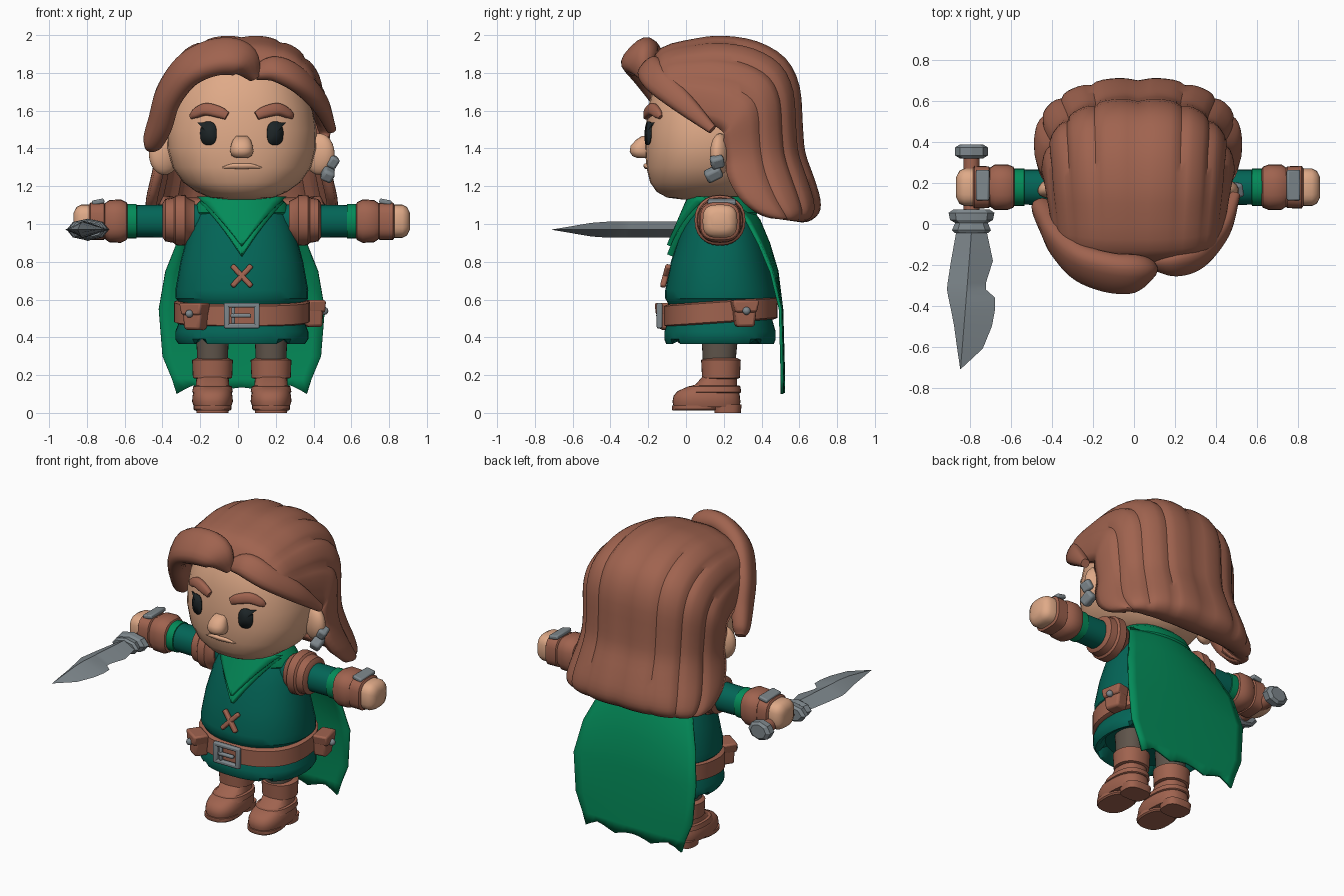
import bpy, bmesh, math
from mathutils import Vector, Matrix, Euler

if "Cube" in bpy.data.objects:
    bpy.data.objects.remove(bpy.data.objects["Cube"])

CX = 0.02  # body centre line


def mat(name, r, g, b):
    m = bpy.data.materials.new(name)
    m.diffuse_color = (r, g, b, 1)
    m.use_nodes = True
    m.node_tree.nodes["Principled BSDF"].inputs["Base Color"].default_value = m.diffuse_color
    return m


BROWN = mat("brown", .35, .125, .078)
SKIN = mat("skin", .74, .40, .245)
TEAL = mat("dark_green", .001, .13, .095)
GREEN = mat("bright_green", .001, .26, .10)
STEEL = mat("steel", .21, .245, .265)
BLACK = mat("eye_black", .012, .018, .02)
CLOTH = mat("trouser_grey", .115, .09, .07)


def put(name, bm, m, bevel=0, solid=0, angle=35):
    bmesh.ops.recalc_face_normals(bm, faces=bm.faces)
    me = bpy.data.meshes.new(name)
    bm.to_mesh(me)
    bm.free()
    o = bpy.data.objects.new(name, me)
    bpy.context.collection.objects.link(o)
    me.materials.append(m)
    o.location.x = CX
    if solid:
        s = o.modifiers.new("thick", 'SOLIDIFY')
        s.thickness, s.offset = solid, -1
    if bevel:
        b = o.modifiers.new("bevel", 'BEVEL')
        b.width, b.segments = bevel, 2
    bpy.ops.object.select_all(action='DESELECT')
    o.select_set(True)
    bpy.context.view_layer.objects.active = o
    bpy.ops.object.shade_smooth_by_angle(angle=math.radians(angle))
    return o


def skin(name, rings, m, closed=True, caps=True, **kw):
    """Bridge a list of point rings into a surface."""
    bm = bmesh.new()
    vs = [[bm.verts.new(p) for p in r] for r in rings]
    n = len(vs[0])
    for a, b in zip(vs, vs[1:]):
        for i in range(n if closed else n - 1):
            j = (i + 1) % n
            bm.faces.new((a[i], a[j], b[j], b[i]))
    if caps and closed:
        bm.faces.new(vs[0])
        bm.faces.new(vs[-1])
    return put(name, bm, m, **kw)


def oval(rx, ry, n=2.0, seg=32):
    out = []
    for i in range(seg):
        a = 2 * math.pi * i / seg
        c, s = math.cos(a), math.sin(a)
        out.append((math.copysign(abs(c) ** (2 / n), c) * rx, math.copysign(abs(s) ** (2 / n), s) * ry))
    return out


def loft(name, rows, m, cx=0, n=2.2, **kw):
    """Rows of (z, half width, front y, back y)."""
    return skin(name, [[(cx + x, (f + b) / 2 + y, z) for x, y in oval(rx, (b - f) / 2, n)]
                       for z, rx, f, b in rows], m, **kw)


def limb(name, s, rows, m, n=2.2, cy=.18, cz=1.015, **kw):
    """Rows of (x, radius y, radius z) along the arm."""
    return skin(name, [[(s * x, cy + p, cz + q) for p, q in oval(ry, rz, n, 24)] for x, ry, rz in rows], m, **kw)


def box(name, loc, size, m, rot=(0, 0, 0), bevel=.008, taper=1):
    bm = bmesh.new()
    bmesh.ops.create_cube(bm, size=1)
    for v in bm.verts:
        if v.co.z < 0:
            v.co.x *= taper
    bm.transform(Matrix.LocRotScale(Vector(loc), Euler(rot), Vector(size)))
    return put(name, bm, m, bevel=bevel)


def ball(name, loc, size, m, rot=(0, 0, 0)):
    bm = bmesh.new()
    bmesh.ops.create_uvsphere(bm, u_segments=20, v_segments=12, radius=1)
    bm.transform(Matrix.LocRotScale(Vector(loc), Euler(rot), Vector(size)))
    return put(name, bm, m, angle=60)


def smooth(rows, steps):
    """Interpolate tuples with a smooth spline."""
    P = [Vector(r) for r in rows]
    E = [2 * P[0] - P[1]] + P + [2 * P[-1] - P[-2]]
    out = []
    for i in range(len(P) - 1):
        a, b, c, d = E[i:i + 4]
        for k in range(steps):
            t = k / steps
            out.append(.5 * (2 * b + (c - a) * t + (2 * a - 5 * b + 4 * c - d) * t * t + (3 * b - a - 3 * c + d) * t ** 3))
    return out + [P[-1]]


def sweep(name, rows, m, centre=(0, .15, 1.5)):
    """Tapered lock through rows of (x, y, z, width, depth), facing away from centre."""
    path = smooth(rows, 6)
    pos = [Vector(p[:3]) for p in path]
    rings = []
    for i, p in enumerate(pos):
        tan = (pos[min(i + 1, len(pos) - 1)] - pos[max(i - 1, 0)]).normalized()
        out = p - Vector(centre)
        out = (out - tan * out.dot(tan)).normalized()
        side = tan.cross(out)
        rings.append([p + side * x + out * y for x, y in oval(path[i][3], path[i][4], 2.5, 16)])
    return skin(name, rings, m, angle=50)


# Head
HEAD = [(1.13, .10, -.02, .30), (1.14, .17, -.10, .33), (1.17, .24, -.155, .37), (1.22, .31, -.19, .41),
        (1.30, .367, -.21, .45), (1.40, .393, -.217, .48), (1.50, .395, -.215, .50), (1.62, .375, -.20, .50),
        (1.74, .33, -.17, .48), (1.85, .25, -.10, .42), (1.92, .14, 0, .30)]
loft("head", HEAD, SKIN, n=2.3, angle=60)


def face_y(x, z):
    for a, b in zip(HEAD, HEAD[1:]):
        if a[0] <= z <= b[0]:
            t = (z - a[0]) / (b[0] - a[0])
            rx, f, k = [a[i] + (b[i] - a[i]) * t for i in (1, 2, 3)]
            return (f + k) / 2 - (k - f) / 2 * max(0, 1 - abs(x / rx) ** 2.3) ** (1 / 2.3)


loft("nose", [(1.35, .03, -.26, -.18), (1.36, .053, -.285, -.18), (1.385, .062, -.298, -.18), (1.415, .058, -.293, -.18),
              (1.445, .047, -.265, -.18), (1.465, .03, -.235, -.18)], SKIN, angle=60)
sweep("lips", [(x, face_y(x, z) - .002, z, w, w * .8) for x, z, w in
               ((-.105, 1.298, .004), (-.05, 1.306, .013), (0, 1.306, .015), (.05, 1.306, .013), (.105, 1.298, .004))], SKIN)
for s, side in ((-1, "left"), (1, "right")):
    # Eye plate with a lash point at the outer top corner
    bm = bmesh.new()
    ring = [(.175 + x, 1.48 + z) for x, z in oval(.042, .062, 2.6, 24)]
    ring[3] = (.232, 1.537)
    vs = [bm.verts.new((s * x, face_y(x, z) - .009, z)) for x, z in ring]
    mid = bm.verts.new((s * .175, face_y(.175, 1.48) - .01, 1.48))
    for i in range(24):
        bm.faces.new((vs[i], vs[(i + 1) % 24], mid))
    put(side + "_eye", bm, BLACK, solid=-.008)
    sweep(side + "_eyebrow", [(s * x, face_y(x, z) - .008, z, w, w * .75) for x, z, w in
                              ((.078, 1.572, .022), (.12, 1.592, .031), (.19, 1.607, .033), (.245, 1.585, .026),
                               (.27, 1.565, .012))], BROWN)
    ball(side + "_ear", (s * .41, .18, 1.37), (.085, .05, .11), SKIN, (0, 0, s * -.3))
box("earring_stud", (.48, .165, 1.33), (.055, .07, .065), STEEL, (.3, .5, .3), .014)
box("earring_drop", (.455, .145, 1.265), (.065, .09, .065), STEEL, (.5, .4, .2), .016)

# Hair shell: each row runs from the side edge (y, z) over the outer crest (y, z), with half width
HAIR = [(-.08, 1.62, -.20, 1.82, .40), (-.02, 1.60, -.13, 1.935, .42), (.08, 1.55, .05, 1.985, .44),
        (.15, 1.52, .20, 2.0, .455), (.18, 1.5, .38, 1.97, .465), (.20, 1.48, .53, 1.88, .475),
        (.20, 1.46, .605, 1.73, .475), (.20, 1.40, .622, 1.52, .467), (.21, 1.33, .635, 1.38, .467),
        (.22, 1.25, .68, 1.25, .485), (.28, 1.14, .715, 1.13, .51), (.37, 1.06, .705, 1.055, .51),
        (.45, 1.03, .64, 1.01, .48), (.44, 1.05, .55, 1.025, .43), (.40, 1.12, .46, 1.10, .38)]
rings = []
for k, (iy, iz, oy, oz, rx) in enumerate(smooth(HAIR, 3)):
    ring = []
    for i in range(49):
        a = math.pi * i / 48
        g = 1 - .035 * (1 - abs(math.sin(8 * a))) ** 2 * min(1, k / 12)
        c = -math.cos(a)
        f = max(0, math.sin(a)) ** .8 * g
        ring.append((math.copysign(abs(c) ** .8, c) * rx * g, iy + (oy - iy) * f, iz + (oz - iz) * f))
    rings.append(ring)
skin("hair", rings, BROWN, closed=False, solid=.05, angle=40)
sweep("left_fringe", [(.07, -.21, 1.775, .03, .03), (.0, -.24, 1.87, .10, .07), (-.13, -.24, 1.885, .115, .068),
                      (-.28, -.19, 1.82, .11, .065), (-.385, -.09, 1.685, .105, .06), (-.43, .0, 1.54, .09, .06),
                      (-.47, .07, 1.44, .065, .05), (-.485, .10, 1.40, .03, .03)], BROWN)
sweep("right_fringe", [(.07, -.19, 1.80, .04, .03), (.18, -.19, 1.82, .075, .05), (.30, -.15, 1.76, .075, .05),
                       (.41, -.02, 1.645, .06, .045), (.475, .14, 1.50, .025, .025)], BROWN)

# Torso
loft("neck", [(1.0, .13, .05, .30), (1.16, .13, .05, .30)], SKIN)
loft("tunic", [(1.14, .14, .05, .28), (1.08, .23, .02, .33), (.95, .285, -.03, .40), (.8, .325, -.08, .44),
               (.65, .352, -.11, .475), (.605, .35, -.11, .48), (.59, .335, -.10, .46), (.54, .31, -.08, .44)], TEAL)
rings = []
for z, rx, f, b in ((.58, .30, -.07, .43), (.5, .325, -.09, .455), (.43, .352, -.115, .475), (.39, .352, -.115, .475),
                    (.365, .335, -.105, .465), (.375, .31, -.08, .44), (.42, .28, -.05, .41)):
    ring = []
    for i, (x, y) in enumerate(oval(rx, (b - f) / 2, 2.3, 48)):
        notch = .035 if i in (5, 14, 22, 31, 41) and .36 < z < .38 else 0
        ring.append((x, (f + b) / 2 + y, z + notch))
    rings.append(ring)
skin("tunic_skirt", rings, TEAL)

# Belt, tilted up toward the back
rings = []
for z, g in ((.455, .34), (.463, .36), (.565, .36), (.573, .34)):
    rings.append([(x, .185 + y, z + (y + .3) * .07) for x, y in oval(g, g * .835, 2.3, 40)])
skin("belt", rings, BROWN)
for x in (-.08, .08):
    box("buckle_side", (x, -.14, .515), (.03, .03, .135), STEEL)
for z in (.46, .57):
    box("buckle_bar", (0, -.14, z), (.18, .03, .026), STEEL)
box("buckle_prong", (-.005, -.145, .515), (.11, .025, .022), STEEL)
box("buckle_post", (-.045, -.14, .515), (.02, .025, .09), STEEL)
for side, loc, yaw in (("left", (-.245, -.085, .51), -.6), ("right", (.38, .31, .525), 1.75)):
    out = Vector((math.sin(yaw), -math.cos(yaw), 0))
    p = Vector(loc)
    box(side + "_pouch", p, (.13, .085, .14), BROWN, (0, 0, yaw), .015, .75)
    box(side + "_pouch_flap", p + out * .008 + Vector((0, 0, .04)), (.145, .095, .065), BROWN, (0, 0, yaw), .012, .8)
    ball(side + "_pouch_button", p + out * .058 + Vector((0, 0, .015)), (.021, .021, .021), STEEL)
for s in (-1, 1):
    box("chest_lacing", (0, -.108, .725), (.028, .03, .155), BROWN, (-.2, s * .75, 0), .009)

# Scarf and cape
for name, top, tip, w, off in (("scarf_under", 1.12, .84, .225, 0), ("scarf_fold", 1.145, .89, .235, -.012)):
    rings = []
    for i in range(9):
        t = i / 8
        z = top + (tip - top) * t
        hw = w * (1 - t) + .002
        rings.append([(hw * u / 4, .02 - .12 * (top - z) / .28 + 1.5 * (hw * u / 4) ** 2 + off, z + .2 * abs(hw * u / 4) * t)
                      for u in range(-4, 5)])
    skin(name, rings, GREEN, closed=False, solid=.05)
loft("scarf_collar", [(1.04, .25, .03, .37), (1.06, .26, .01, .38), (1.11, .235, .0, .36), (1.145, .20, .02, .32),
                      (1.14, .16, .05, .29)], GREEN)
HEM = (.035, .03, .02, .005, .02, .035, .045, .025, 0)  # ragged hem, centre to edge
rings = []
for z, hw, y in ((1.11, .22, .33), (1.02, .29, .395), (.9, .345, .445), (.75, .405, .49), (.55, .44, .515),
                 (.3, .42, .522), (.18, .37, .525), (.10, .345, .525)):
    rings.append([(hw * u / 8, y - .08 * (u / 8) ** 2 * max(.1, (z - .5) * 1.6), z + HEM[abs(u)] * (z < .15))
                  for u in range(-8, 9)])
skin("cape", rings, GREEN, closed=False, solid=.016)

for s, side in ((-1, "left"), (1, "right")):
    # Arm
    limb(side + "_shoulder_guard", s, [(.25, .10, .10), (.29, .12, .12), (.30, .135, .135), (.35, .135, .132), (.36, .122, .12),
                                       (.405, .118, .112), (.42, .09, .09)], BROWN, cz=1.02)
    limb(side + "_sleeve", s, [(.2, .09, .09), (.60, .085, .085)], TEAL)
    limb(side + "_sleeve_band", s, [(.555, .08, .08), (.557, .092, .092), (.605, .092, .092), (.607, .08, .08)], GREEN)
    limb(side + "_glove_cuff", s, [(.60, .08, .08), (.61, .10, .10), (.64, .112, .115), (.70, .112, .112), (.725, .095, .095),
                                   (.74, .088, .088)], BROWN, n=2.6)
    limb(side + "_glove_band", s, [(.72, .09, .085), (.73, .102, .10), (.80, .105, .10), (.81, .09, .085)], BROWN, n=3)
    limb(side + "_fist", s, [(.74, .08, .075), (.80, .092, .088), (.85, .092, .088), (.875, .08, .075), (.89, .05, .045)],
         SKIN, n=3, angle=60)
    box(side + "_hand_plate", (s * .76, .19, 1.117), (.065, .15, .026), STEEL, (0, s * .2, 0), .008)
    # Leg and boot
    c = s * .155
    loft(side + "_trouser_leg", [(.25, .08, .09, .26), (.45, .088, .08, .28)], CLOTH, c)
    loft(side + "_boot_cuff", [(.18, .085, .10, .27), (.185, .104, .085, .285), (.28, .108, .08, .29), (.29, .085, .10, .27)], BROWN, c)
    loft(side + "_boot", [(.03, .098, -.065, .285), (.06, .108, -.072, .288), (.09, .106, -.066, .285), (.115, .10, -.045, .28),
                          (.135, .092, .0, .275), (.15, .088, .05, .27), (.19, .085, .085, .27)], BROWN, c, n=2.5, angle=60)
    loft(side + "_boot_sole", [(.012, .092, -.07, .16), (.02, .10, -.075, .17), (.04, .10, -.075, .17)], BROWN, c, n=2.5)
    loft(side + "_boot_heel", [(0, .085, .15, .29), (.045, .09, .15, .295)], BROWN, c, n=3)
    loft(side + "_boot_strap", [(.105, .098, -.03, .287), (.11, .108, -.02, .292), (.14, .102, .01, .288), (.145, .09, .04, .28)],
         BROWN, c, n=2.5)

# Sword held in the left hand, pointing forward
SX, SZ = -.815, .97


def rod(name, rows, m, seg=8, n=2, **kw):
    return skin(name, [[(SX + x, y, SZ + z) for x, z in oval(rx, rz, n, seg)] for y, rx, rz in rows], m, **kw)


rod("sword_grip", [(.33, .04, .04), (.0, .04, .04)], BROWN, 12)
rod("sword_pommel", [(.39, .055, .045), (.375, .08, .06), (.335, .08, .06), (.32, .055, .045)], STEEL, angle=25)
rod("sword_guard", [(.07, .09, .045), (.055, .112, .058), (.02, .105, .055), (.005, .08, .045), (-.03, .095, .05), (-.045, .08, .04)],
    STEEL, angle=25)
BLADE = [(-.04, -.89, -.74), (-.18, -.915, -.71), (-.29, -.932, -.745), (-.32, -.935, -.745), (-.36, -.928, -.70),
         (-.42, -.915, -.70), (-.50, -.90, -.715), (-.61, -.885, -.76), (-.71, -.87, -.868)]
rings = []
for y, l, r in BLADE:
    ridge = min(-.815 + .08 * (y + .04), r - .005) if y > -.7 else -.869
    h = .042 * min(1, (y + .71) / .25 + .02)
    rings.append([(l, y, SZ), (ridge, y, SZ + h), (r, y, SZ), (ridge, y, SZ - h)])
skin("sword_blade", rings, STEEL, angle=15)
